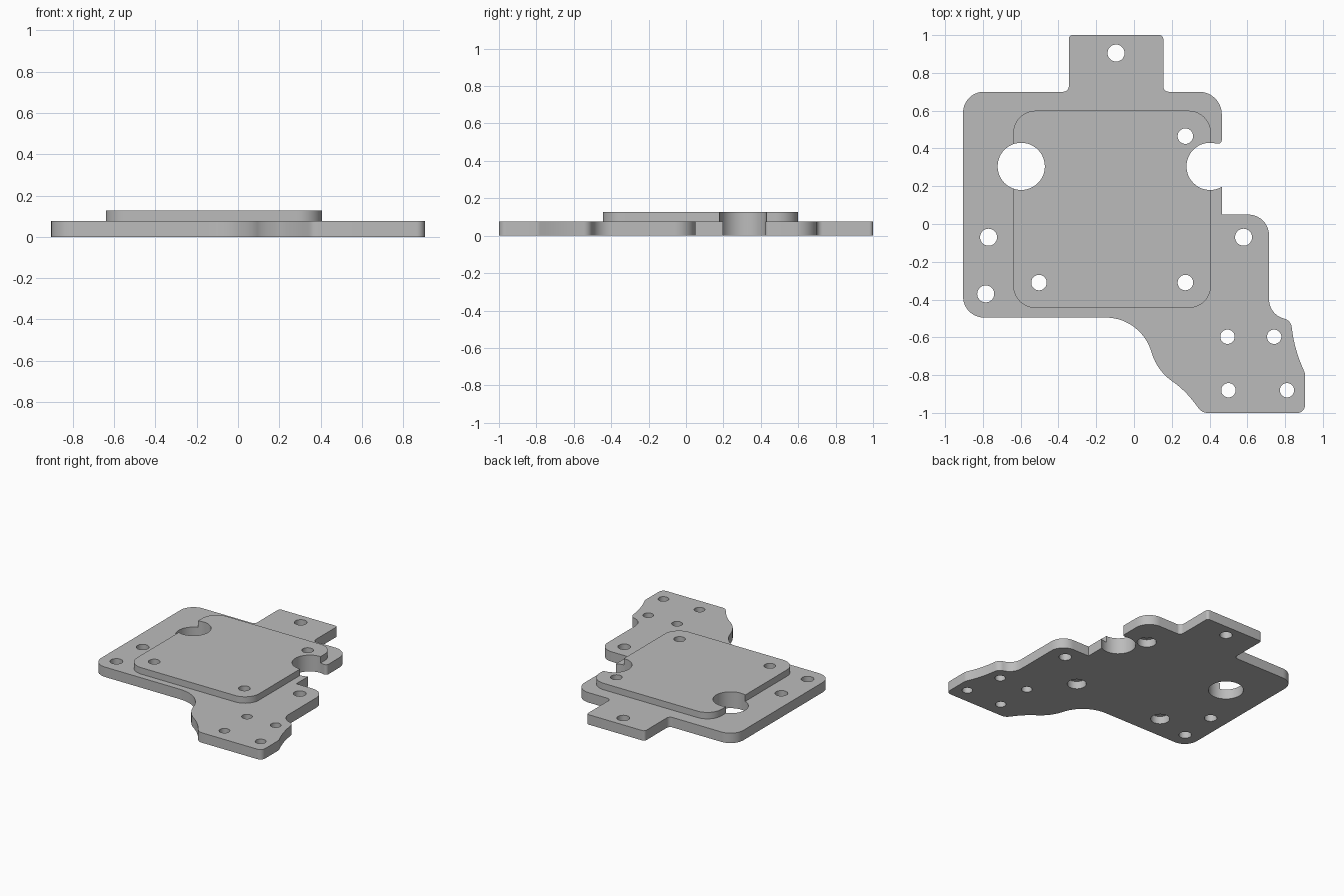
import bpy, bmesh
from mathutils import Vector

cube = bpy.data.objects.get("Cube")
if cube:
    bpy.data.objects.remove(cube, do_unlink=True)

grey = bpy.data.materials.new("plain grey")
grey.use_nodes = True
grey.diffuse_color = (0.5, 0.5, 0.5, 1)
grey.node_tree.nodes["Principled BSDF"].inputs["Base Color"].default_value = grey.diffuse_color


def rounded(corners, steps=10):
    """Replace each (x, y, tangent length) corner by an arc."""
    pts = [Vector((x, y, 0)) for x, y, t in corners]
    out = []
    for i, p in enumerate(pts):
        t = corners[i][2]
        if t == 0:
            out.append(p)
            continue
        u = (pts[i - 1] - p).normalized()
        v = (pts[(i + 1) % len(pts)] - p).normalized()
        centre = p + (u + v) * t / (1 + u.dot(v))
        a, b = p + u * t - centre, p + v * t - centre
        r = a.length
        out += [centre + a.normalized().slerp(b.normalized(), k / steps) * r
                for k in range(steps + 1)]
    return out


def slab(name, outline, bottom, top):
    bm = bmesh.new()
    face = bm.faces.new([bm.verts.new((p.x, p.y, bottom)) for p in outline])
    ext = bmesh.ops.extrude_face_region(bm, geom=[face])
    bmesh.ops.translate(bm, vec=(0, 0, top - bottom),
                        verts=[g for g in ext["geom"] if isinstance(g, bmesh.types.BMVert)])
    bmesh.ops.recalc_face_normals(bm, faces=bm.faces)
    mesh = bpy.data.meshes.new(name)
    bm.to_mesh(mesh)
    bm.free()
    mesh.materials.append(grey)
    obj = bpy.data.objects.new(name, mesh)
    bpy.context.collection.objects.link(obj)
    return obj


helpers = []


def combine(target, other, operation):
    mod = target.modifiers.new(other.name, "BOOLEAN")
    mod.operation, mod.object, mod.solver = operation, other, "EXACT"
    other.hide_render = True
    helpers.append(other)


def drill(target, x, y, radius, bottom=-0.1, top=0.3):
    bpy.ops.mesh.primitive_cylinder_add(vertices=48, radius=radius, depth=top - bottom,
                                        location=(x, y, (top + bottom) / 2))
    cutter = bpy.context.object
    cutter.name = "hole_cutter"
    cutter.data.materials.append(grey)
    combine(target, cutter, "DIFFERENCE")


# Base plate: tab at the back, side notch, curved arm at the front
plate = slab("mounting_plate", rounded([
    (-0.345, 1, .02), (0.155, 1, .02), (0.155, 0.7, .03), (0.465, 0.7, .12),
    (0.465, 0.425, .02), (0.405, 0.425, 0), (0.405, 0.3, 0), (0.465, 0.2, 0),
    (0.465, 0.05, 0), (0.715, 0.05, .11), (0.715, -0.48, .08), (0.83, -0.51, .035),
    (0.85, -0.66, .1), (0.905, -0.79, .01), (0.905, -1, .04), (0.36, -1, .03),
    (0.27, -0.88, .08), (0.12, -0.775, .1), (0.04, -0.495, .19),
    (-0.905, -0.495, .11), (-0.905, 0.7, .11), (-0.345, 0.7, .03)]), 0, 0.077)

# Raised pad
pad = slab("raised_pad", rounded([
    (-0.64, -0.445, .12), (0.408, -0.445, .12),
    (0.408, 0.6, .12), (-0.64, 0.6, .12)]), 0.06, 0.127)
combine(plate, pad, "UNION")

# Large clearance holes
for x in (-0.597, 0.403):
    drill(plate, x, 0.305, 0.125)

# Screw holes in the plate
for x, y, r in [(-0.095, 0.905, .045), (-0.77, -0.07, .045), (-0.785, -0.37, .045),
                (0.58, -0.07, .045), (0.495, -0.597, .038), (0.742, -0.597, .038),
                (0.5, -0.88, .038), (0.81, -0.88, .038)]:
    drill(plate, x, y, r)

# Pad screw holes, counterbored from underneath
for x, y in [(0.272, 0.465), (0.272, -0.31), (-0.503, -0.31)]:
    drill(plate, x, y, 0.041)
    drill(plate, x, y, 0.068, top=0.06)

# Bake the cuts and drop the cutters
bpy.context.view_layer.update()
graph = bpy.context.evaluated_depsgraph_get()
final = bpy.data.meshes.new_from_object(plate.evaluated_get(graph))
plate.modifiers.clear()
plate.data = final
for helper in helpers:
    bpy.data.objects.remove(helper, do_unlink=True)

bpy.ops.object.select_all(action="DESELECT")
plate.select_set(True)
bpy.context.view_layer.objects.active = plate
bpy.ops.object.shade_smooth_by_angle(angle=0.5)
